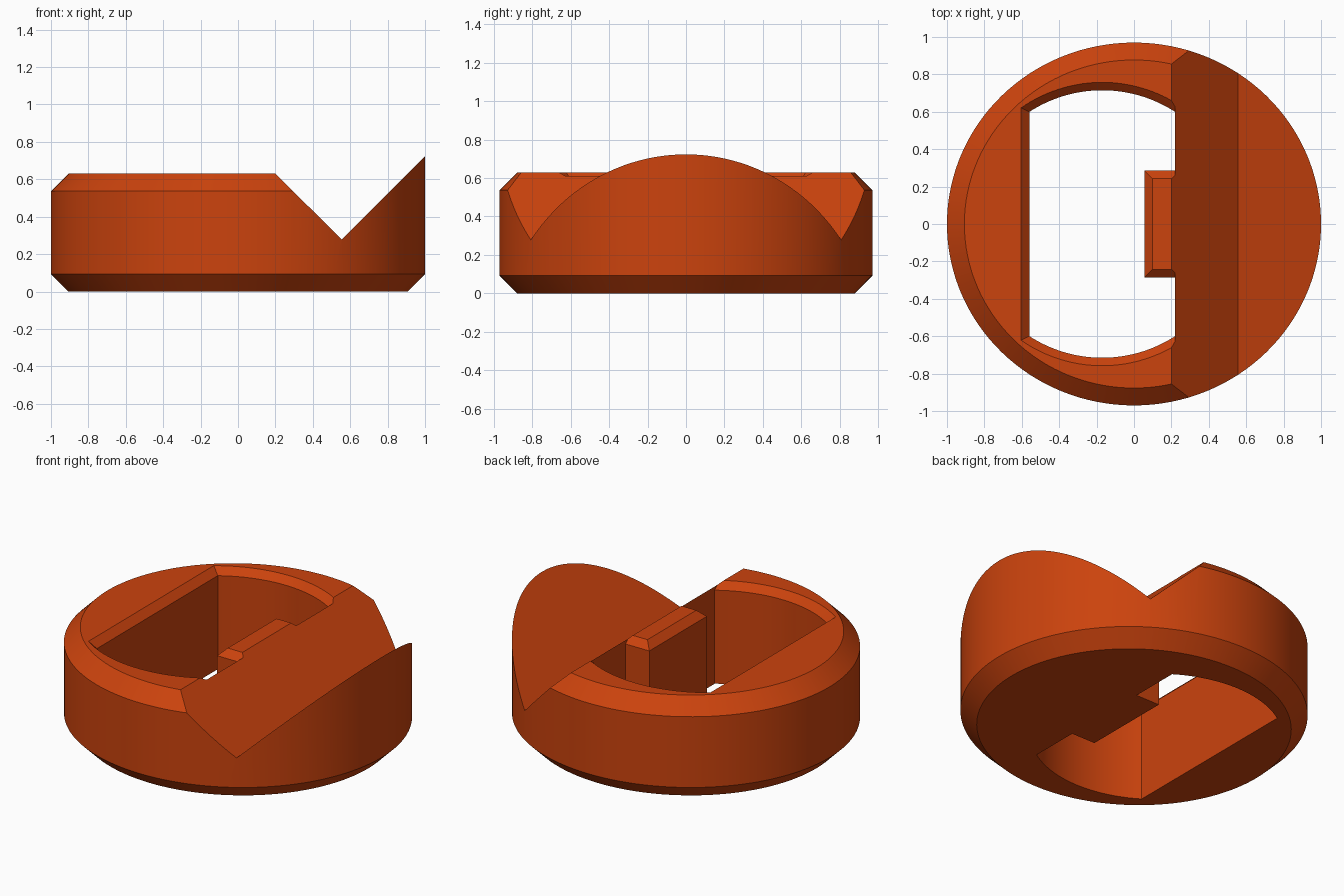
import bpy, bmesh, math
from mathutils import Vector

if "Cube" in bpy.data.objects:
    bpy.data.objects.remove(bpy.data.objects["Cube"])

RX, RY, C = 1.0, 0.97, 0.093      # outer radii and edge chamfer
TOP, VALLEY = 0.63, 0.555         # flat top height, x of the V bottom
V_Z = 0.278                       # height of the V bottom


def stack(bm, rings):
    """Solid from matching point rings, bottom to top."""
    loops = [[bm.verts.new(p) for p in ring] for ring in rings]
    n = len(loops[0])
    for a, b in zip(loops, loops[1:]):
        for i in range(n):
            j = (i + 1) % n
            bm.faces.new((a[i], a[j], b[j], b[i]))
    bm.faces.new(loops[0][::-1])
    bm.faces.new(loops[-1])


def oval(z, inset=0.0, n=128):
    return [((RX - inset) * math.cos(2 * math.pi * i / n),
             (RY - inset) * math.sin(2 * math.pi * i / n), z) for i in range(n)]


def cut(bm, point, normal, fill):
    """Remove everything on the normal side of a plane."""
    r = bmesh.ops.bisect_plane(bm, geom=bm.verts[:] + bm.edges[:] + bm.faces[:],
                               plane_co=point, plane_no=normal, clear_outer=True, dist=1e-6)
    if fill:
        edges = [e for e in r["geom_cut"] if isinstance(e, bmesh.types.BMEdge)]
        bmesh.ops.contextual_create(bm, geom=edges)


def to_object(bm, name):
    bmesh.ops.recalc_face_normals(bm, faces=bm.faces[:])
    me = bpy.data.meshes.new(name)
    bm.to_mesh(me)
    bm.free()
    ob = bpy.data.objects.new(name, me)
    bpy.context.collection.objects.link(ob)
    return ob


valley = Vector((VALLEY, 0, V_Z))

# Left portion: puck chamfered top and bottom, sloping into the V
left = bmesh.new()
stack(left, [oval(0, C), oval(C), oval(TOP - C), oval(TOP, C)])
cut(left, valley, Vector((TOP - V_Z, 0, VALLEY - 0.2)).normalized(), True)
cut(left, valley, Vector((1, 0, 0)), False)
tmp = bpy.data.meshes.new("left_portion")
left.to_mesh(tmp)
left.free()

# Right portion: taller wall rising to a sharp crest
body_bm = bmesh.new()
stack(body_bm, [oval(0, C), oval(C), oval(1.0)])
cut(body_bm, valley, Vector((V_Z - 0.723, 0, 1 - VALLEY)).normalized(), True)
cut(body_bm, valley, Vector((-1, 0, 0)), False)

# Join the two portions along the V bottom
body_bm.from_mesh(tmp)
bpy.data.meshes.remove(tmp)
bmesh.ops.remove_doubles(body_bm, verts=body_bm.verts[:], dist=2e-4)
bmesh.ops.dissolve_limit(body_bm, angle_limit=0.005,
                         verts=body_bm.verts[:], edges=body_bm.edges[:])
body = to_object(body_bm, "notched_ring_body")


# Opening: arc-ended slot with a tooth on its straight right wall
def opening(z, d=0.0, n=32):
    cx, r, wall = -0.17, 0.715 + d, 0.22
    x0 = -0.56 - d
    a0 = math.acos((x0 - cx) / r)
    a1 = math.acos((wall - cx) / r)
    half = [(0.055 + d, 0.285 - d), (wall, 0.285 - d)]
    for i in range(n + 1):
        a = a1 + (a0 - a1) * i / n
        half.append((cx + r * math.cos(a), r * math.sin(a)))
    pts = half + [(x, -y) for x, y in reversed(half)]
    return [(x, y, z) for x, y in pts]


cut_bm = bmesh.new()
E = 0.043
stack(cut_bm, [opening(-0.1), opening(TOP - E), opening(TOP + 0.06, E + 0.06)])
cutter = to_object(cut_bm, "opening_cutter")
cutter.hide_render = True

# Cut the opening and bake the result
mod = body.modifiers.new("opening", 'BOOLEAN')
mod.operation = 'DIFFERENCE'
mod.solver = 'EXACT'
mod.object = cutter
bpy.context.view_layer.objects.active = body
body.select_set(True)
bpy.ops.object.modifier_apply(modifier=mod.name)
bpy.data.objects.remove(cutter)

# Colour and shading
mat = bpy.data.materials.new("burnt_orange")
mat.diffuse_color = (0.60, 0.056, 0.004, 1)
mat.use_nodes = True
mat.node_tree.nodes["Principled BSDF"].inputs["Base Color"].default_value = mat.diffuse_color
body.data.materials.clear()
body.data.materials.append(mat)
bpy.ops.object.shade_smooth_by_angle(angle=math.radians(20))
